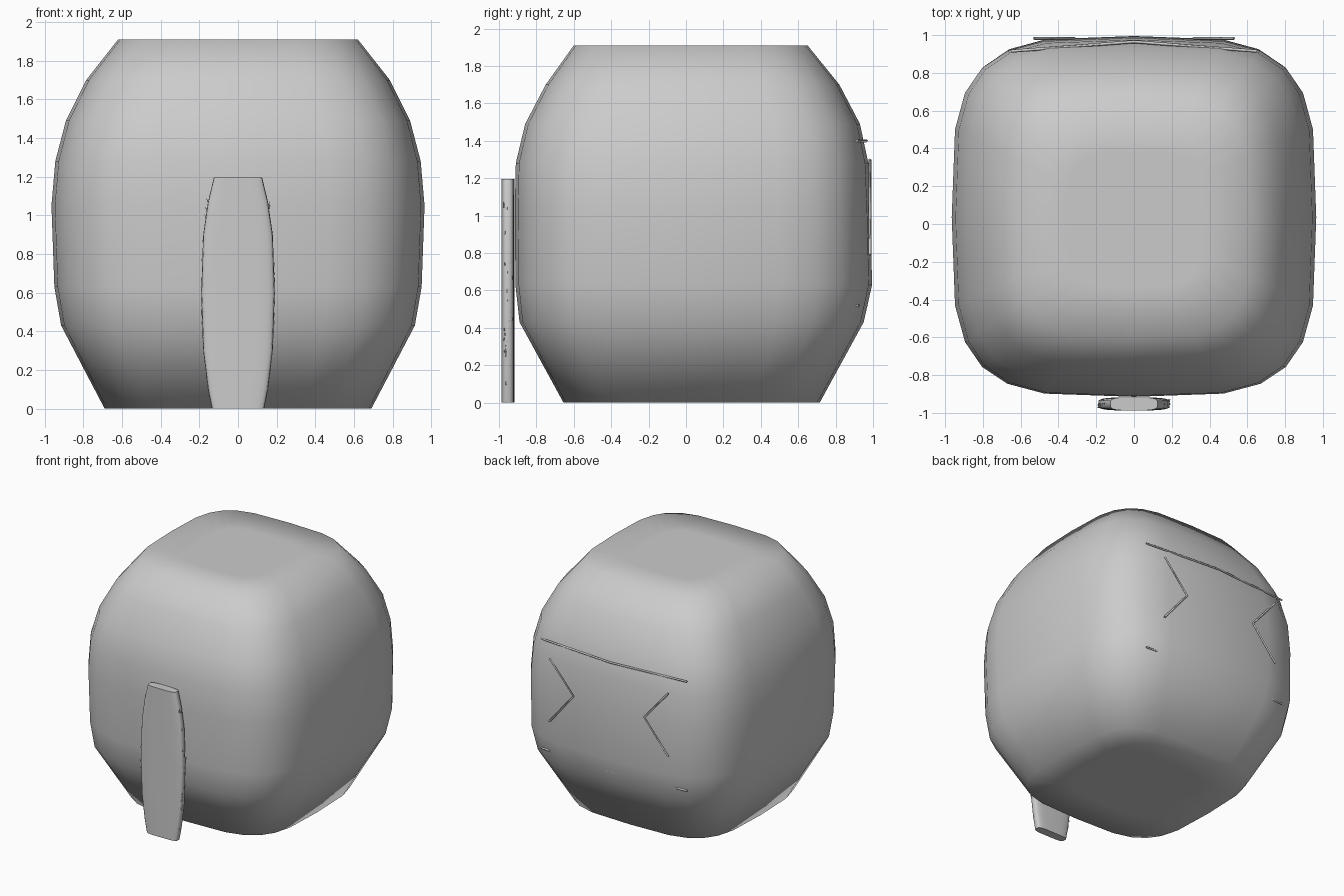
import bpy, bmesh, math, random
from mathutils import Vector

if "Cube" in bpy.data.objects:
    bpy.data.objects.remove(bpy.data.objects["Cube"])

random.seed(4)


def finish(name, bm, smooth=True):
    bmesh.ops.recalc_face_normals(bm, faces=bm.faces)
    mesh = bpy.data.meshes.new(name)
    bm.to_mesh(mesh)
    bm.free()
    for p in mesh.polygons:
        p.use_smooth = smooth
    ob = bpy.data.objects.new(name, mesh)
    bpy.context.collection.objects.link(ob)
    return ob


def spow(v, e):
    return math.copysign(abs(v) ** e, v) if abs(v) > 1e-9 else 0.0


def loft(name, rings, n, sides):
    """Stack of rounded-square rings: (z, half width, front y, back y)."""
    bm = bmesh.new()
    loops = []
    for z, hx, y0, y1 in rings:
        c, hy = (y0 + y1) / 2, (y1 - y0) / 2
        loops.append([bm.verts.new((hx * spow(math.cos(a), 2 / n),
                                    c + hy * spow(math.sin(a), 2 / n), z))
                      for a in (2 * math.pi * i / sides for i in range(sides))])
    for lo, hi in zip(loops, loops[1:]):
        for i in range(sides):
            j = (i + 1) % sides
            bm.faces.new((lo[i], lo[j], hi[j], hi[i]))
    bm.faces.new(loops[0])
    bm.faces.new(loops[-1])
    return finish(name, bm)


def strip(name, points, w=0.008):
    """Thin square rod along a path."""
    curve = bpy.data.curves.new(name, 'CURVE')
    curve.dimensions = '3D'
    curve.bevel_depth = w
    curve.bevel_resolution = 0
    curve.use_fill_caps = True
    sp = curve.splines.new('POLY')
    sp.points.add(len(points) - 1)
    for p, co in zip(sp.points, points):
        p.co = (*co, 1)
    ob = bpy.data.objects.new(name, curve)
    bpy.context.collection.objects.link(ob)


# Barrel-shaped rounded body with flat top and base
loft("body", [
    (0.0, 0.40, -0.36, 0.42),
    (0.0, 0.69, -0.655, 0.715),
    (0.43, 0.915, -0.89, 0.95),
    (0.63, 0.95, -0.912, 0.995),
    (1.05, 0.965, -0.915, 0.985),
    (1.28, 0.945, -0.91, 0.975),
    (1.49, 0.89, -0.86, 0.93),
    (1.70, 0.785, -0.75, 0.82),
    (1.91, 0.62, -0.60, 0.65),
    (1.91, 0.36, -0.33, 0.38)], 3.8, 24)

# Upright rounded panel on the front
panel = [(0.0, 0.135), (0.1, 0.155), (0.3, 0.18), (0.6, 0.19),
         (0.9, 0.18), (1.07, 0.155), (1.195, 0.125)]
obj = loft("front_panel", [(z, hx, -0.987, -0.918) for z, hx in panel], 4, 24)
bpy.context.view_layer.objects.active = obj
obj.select_set(True)
bpy.ops.object.shade_smooth_by_angle(angle=math.radians(50))

# Tiny bristles scattered on the panel edges
bm = bmesh.new()
for i in range(50):
    z = random.uniform(0.06, 1.1)
    side = random.choice((-1, 1))
    x = side * (0.187 - 0.15 * (abs(z - 0.6) / 0.6) ** 2 * 0.33)
    y = random.uniform(-0.975, -0.93)
    tip = Vector((x + side * 0.006, y, z + 0.02))
    base = [bm.verts.new((x + dx, y + dy, z))
            for dx, dy in ((-0.004, -0.003), (0.004, -0.003), (0, 0.004))]
    top = bm.verts.new(tip)
    bm.faces.new(base)
    for k in range(3):
        bm.faces.new((base[k], base[(k + 1) % 3], top))
finish("panel_bristles", bm, False)

# Thin strips on the back: two bent bands and a mirrored pair of chevrons
strip("upper_band", [(-0.65, 0.915, 1.4), (0, 0.965, 1.4), (0.65, 0.915, 1.4)])
strip("lower_band", [(-0.65, 0.915, 0.52), (0, 0.965, 0.52), (0.65, 0.915, 0.52)])
for s, side in ((1, "right"), (-1, "left")):
    strip("chevron_" + side, [(s * 0.53, 0.983, 1.3), (s * 0.315, 0.983, 1.05),
                              (s * 0.53, 0.983, 0.79)])
